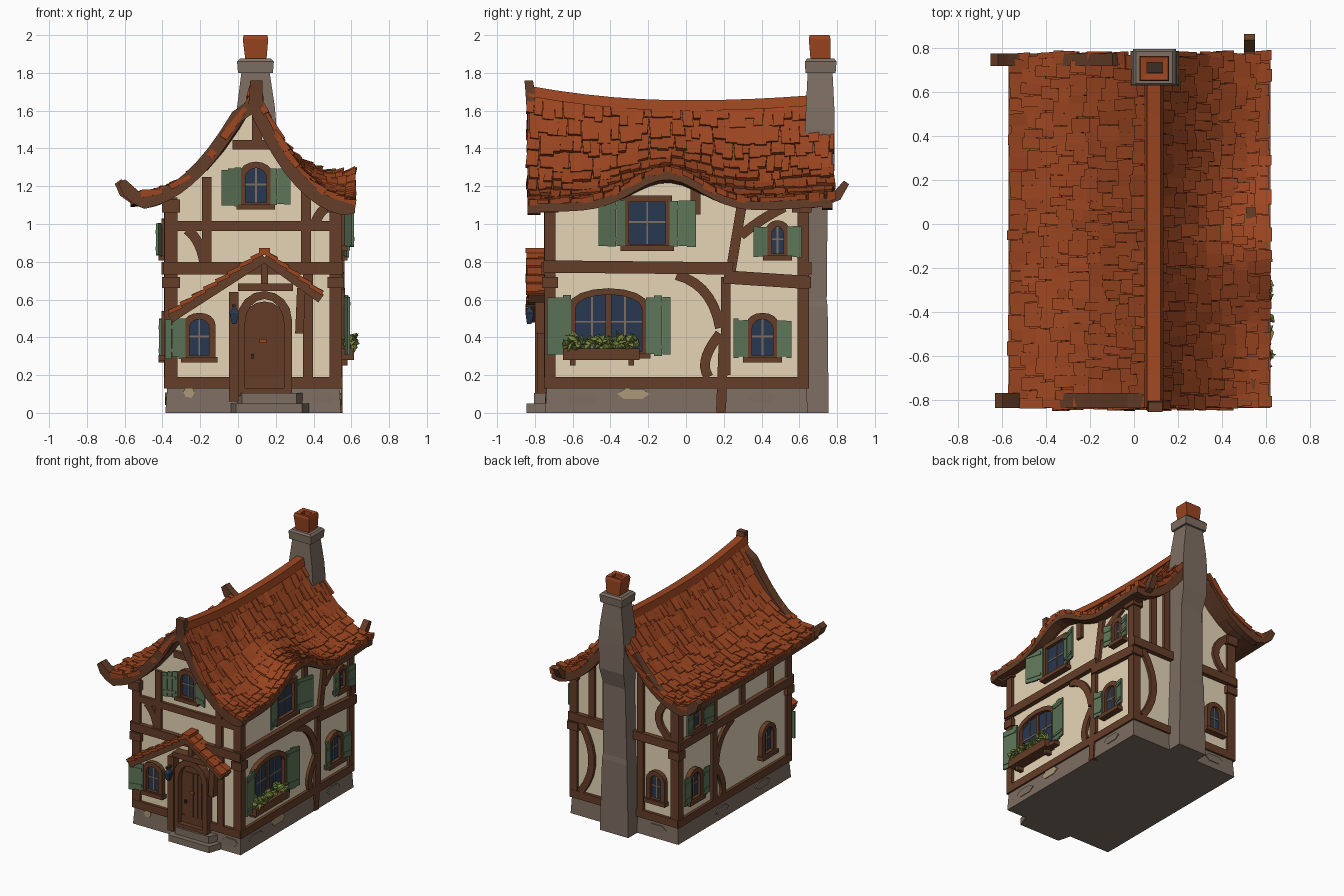
import bpy, bmesh, math, random
from mathutils import Vector

if "Cube" in bpy.data.objects:
    bpy.data.objects.remove(bpy.data.objects["Cube"])
random.seed(4)
R = random.uniform

def lin(c):
    return tuple((v / 255 / 12.92) if v < 10 else ((v / 255 + .055) / 1.055) ** 2.4 for v in c) + (1,)

COLS = dict(plaster=(230, 213, 182), timber=(101, 61, 39), roof_tile=(155, 69, 32), stone=(125, 110, 98),
            shutter_green=(93, 117, 88), glass_blue=(40, 56, 80), leaf_green=(122, 138, 64),
            door_brown=(100, 59, 38), pale_stone=(172, 152, 122), soot=(60, 45, 38))
MATS = {}
for n, c in COLS.items():
    MATS[n] = bpy.data.materials.new(n)
    MATS[n].diffuse_color = lin(c)
parts = {}

def add(name, mat, verts, faces):
    bm, _ = parts.setdefault(name, (bmesh.new(), mat))
    vs = [bm.verts.new(v) for v in verts]
    for f in faces:
        bm.faces.new([vs[i] for i in f])

def loft(name, mat, secs):
    n = len(secs[0])
    faces = [(i * n + j, i * n + (j + 1) % n, (i + 1) * n + (j + 1) % n, (i + 1) * n + j)
             for i in range(len(secs) - 1) for j in range(n)]
    faces += [tuple(range(n)), tuple(range((len(secs) - 1) * n, len(secs) * n))]
    add(name, mat, [v for s in secs for v in s], faces)

def rect(z, x0, x1, y0, y1):
    return [(x0, y0, z), (x1, y0, z), (x1, y1, z), (x0, y1, z)]

def box(name, mat, x0, x1, y0, y1, z0, z1):
    loft(name, mat, [rect(z0, x0, x1, y0, y1), rect(z1, x0, x1, y0, y1)])

# Wall frames: u runs along the wall, o is the distance out from it
XL, XR, YF, YB, RX = -.37, .53, -.73, .63, .09
def P(face, u, z, o):
    return {'front': (u, YF - o, z), 'back': (u, YB + o, z),
            'right': (XR + o, u, z), 'left': (XL - o, u, z)}[face]

def prism(name, mat, face, pts, o0, o1):
    loft(name, mat, [[P(face, u, z, o) for u, z in pts] for o in (o0, o1)])

def arc(a, b, c, n=7):
    return [tuple((1-t)**2*a[k] + 2*t*(1-t)*b[k] + t*t*c[k] for k in (0, 1)) for t in [i / n for i in range(n + 1)]]

def strip(face, pts, w=.055, o0=-.02, o1=.022, name=None, mat='timber', end=1.0):
    secs = []
    for i, p in enumerate(pts):
        a, b = pts[max(i - 1, 0)], pts[min(i + 1, len(pts) - 1)]
        d = (Vector(b) - Vector(a)).normalized()
        h = w / 2 * (end if i == len(pts) - 1 else 1)
        l, r = (p[0] - d.y * h, p[1] + d.x * h), (p[0] + d.y * h, p[1] - d.x * h)
        secs.append([P(face, *l, o0), P(face, *l, o1), P(face, *r, o1), P(face, *r, o0)])
    loft(name or face + '_timbers', mat, secs)

# Roof surface: steep at the ridge, flared at the eaves, raised brow on the right
def ridge(y):
    return 1.63 + .06 * y * y + .05 * max(0, -y) ** 2

def roof(s, t, y):
    w = .53 if s > 0 else .66
    e = 1.11 + .06 * max(0, y - .3) if s > 0 else 1.135 + .02 * y * y
    brow = .17 * math.exp(-((y + .1) / .25) ** 2) * max(t, 0) ** 1.1 if s > 0 else 0
    return Vector((RX + s * w * t, y, e + brow + (ridge(y) - e) * max(0, 1 - t) ** (2.1 if s > 0 else 2.25)))

def roofz(x, y):
    s = 1 if x > RX else -1
    return roof(s, abs(x - RX) / (.53 if s > 0 else .66), y).z

# Plaster walls rising to the roof, stone plinth
xs = [.53, .45, .35, .25, .17, .09, .02, -.07, -.17, -.27, -.37]
loft('plaster_walls', 'plaster', [[(XL, y, .1), (XR, y, .1)] + [(x, y, roofz(x, y) - .03) for x in xs]
                                  for y in [YF + (YB - YF) * i / 16 for i in range(17)]])
loft('stone_plinth', 'stone', [rect(0, -.385, .545, -.745, .645), rect(.13, -.375, .538, -.738, .638)])
for f, u, z, w, m in (('right', -.28, .10, .085, 'pale_stone'), ('front', -.26, .11, .03, 'pale_stone'),
                      ('right', -.55, .07, .09, 'stone'), ('right', .4, .08, .08, 'stone'), ('front', .45, .08, .07, 'stone'),
                      ('left', -.4, .08, .09, 'stone'), ('left', .1, .07, .08, 'stone'), ('back', -.2, .08, .08, 'stone')):
    prism('pale_plinth_stones' if m != 'stone' else 'plinth_stones', m, f,
          [(u + w * math.cos(a), z + .033 * math.sin(a)) for a in (0, .9, 2.1, 3.1, 4.1, 5.3)], .005, .017)

# Roof deck with brown edges
ys = [-.82 + 1.59 * i / 28 for i in range(29)]
ts = [(1, 1 - i / 8) for i in range(8)] + [(-1, i / 8) for i in range(9)]
loft('roof_deck', 'timber', [[roof(s, t, y) for s, t in ts] +
     [roof(s, t, y) - Vector((0, 0, .045)) for s, t in reversed(ts)] for y in ys])

# Hand-cut tiles in overlapping rows
ROWS = 9
for s in (1, -1):
    for r in range(ROWS):
        y, stop = -.84 + R(0, .012), .72 if r < 2 else .785
        while y < stop - .02:
            w = min(R(.035, .07), stop - y)
            t0, t1 = max(0, (r - .3) / ROWS), min(1.02, (r + 1 + R(-.3, .25)) / ROWS)
            if r == ROWS - 1:
                t1 = R(.98, 1.01)
            d = roof(s, min(t1, 1), y) - roof(s, t0, y)
            n = Vector((-d.z * s, 0, abs(d.x))).normalized()
            if n.x * s < 0:
                n.x = -n.x
            lift = R(.014, .032)
            skew = R(-.01, .01)
            c = []
            for t, h, k in ((t0, .006, 0), (t1, lift, skew)):
                for yy in (y, y + w):
                    q = roof(s, min(t, 1), yy) + Vector((s * .5 * max(0, t - 1), k, 0))
                    c += [q + n * (h + R(0, .008)), q - n * .012]
            add('roof_tiles', 'roof_tile', c, [(0, 2, 6, 4), (1, 3, 7, 5), (0, 2, 3, 1), (4, 6, 7, 5), (0, 4, 5, 1), (2, 6, 7, 3)])
            y += w

# Ridge cap and its front finial
loft('ridge_cap', 'roof_tile', [[(RX + a, y, ridge(y) + b) for a, b in
     ((-.045, -.03), (-.03, .025), (.03, .025), (.045, -.03))] for y in [-.835 + 1.485 * i / 10 for i in range(11)]])
loft('ridge_finial', 'timber', [rect(1.62, .055, .135, -.845, -.80), rect(1.70, .06, .13, -.85, -.80), rect(1.76, .065, .13, -.855, -.81)])

# Barge boards set under the tiles, with curled tips; the back ones stop at the chimney
for f, y in (('front', -.82), ('back', .77)):
    for s in (1, -1):
        pts = []
        for i in range(0 if f == 'front' else 2, 11):
            v, g = roof(s, i / 10, y), roof(s, i / 10 + .02, y) - roof(s, i / 10 - .02 * (i > 0), y)
            k = Vector((g.z * s, 0, -abs(g.x))).normalized() * .034
            pts.append((v.x + k.x * s * s * (1 if s > 0 else -1), v.z + k.z) if i else (v.x, v.z - .07))
        if s < 0:
            tip = 0 if f == 'back' else .02
            pts[-2:] = [(-.49, 1.115), (-.55 + tip / 2, 1.14), (-.60 + tip, 1.175), (-.635 + tip, 1.225)]
        strip(f, pts, .07, .04 if f == 'front' else .09, .108 if f == 'front' else .145, 'barge_boards', end=.6)
strip('right', [(.6, 1.10), (.72, 1.12), (.8, 1.15), (.85, 1.22)], .055, -.03, .02, 'barge_boards', end=.6)

# Chimney stack, cap and clay pot
loft('chimney_stack', 'stone', [rect(0, -.03, .215, .58, .755), rect(.56, -.015, .2, .58, .75), rect(.6, -.01, .195, .58, .745),
     rect(1.15, .0, .19, .58, .75), rect(1.28, -.01, .2, .6, .785), rect(1.5, -.015, .205, .63, .787),
     rect(1.62, -.005, .195, .635, .785), rect(1.82, .02, .165, .645, .775)])
loft('chimney_cap', 'stone', [rect(1.8, 0, .185, .632, .792), rect(1.86, -.005, .19, .63, .797), rect(1.875, .01, .175, .64, .785)])
loft('chimney_pot', 'roof_tile', [rect(1.86, .04, .15, .66, .765), rect(1.98, .025, .16, .65, .765), rect(2, .03, .155, .655, .76),
     rect(1.995, .06, .13, .685, .735), rect(1.9, .06, .13, .685, .735)])
box('pot_opening', 'soot', .061, .129, .686, .734, 1.89, 1.91)

# Corner posts with brackets, sill and storey beams
for x0, x1 in ((-.39, -.32), (.485, .55)):
    for y0, y1 in ((-.75, -.69), (.59, .65)):
        box('corner_posts', 'timber', x0, x1, y0, y1, .13, 1.14)
        box('corner_brackets', 'timber', x0 - .012, x1 + .012, y0 - .012, y1 + .012, .66, .72)
        box('corner_brackets', 'timber', x0 - .012, x1 + .012, y0 - .03, y1 + .015, 1.06, 1.13)
for f, a, b in (('front', -.385, .545), ('back', -.385, .545), ('left', -.745, .645), ('right', -.745, .645)):
    strip(f, [(a, .16), (b, .16)], .06)
    if f == 'right':
        strip(f, [(a - .01, .775), (.25, .765)], .065, o1=.035)
        strip(f, [(.2, .72), (b + .01, .69)], .07, o1=.035)
    else:
        strip(f, [(a - .01, .765), (b + .01, .765)], .065, o1=.035)

T = {'front': [[(.37, .19), (.37, .74)], [(-.165, .8), (-.165, 1.25)], [(.36, .8), (.36, 1.22)], [(-.33, .99), (.49, .99)],
               [(-.03, 1.42), (.22, 1.42)], [(.1, 1.42), (.1, 1.6)], arc((-.27, .97), (-.2, .92), (-.18, .8)),
               arc((.40, .97), (.42, 1.07), (.49, 1.1))],
     'right': [[(.185, 0), (.2, .4)], [(.21, .2), (.21, .72)], [(.235, .74), (.3, 1.13)], arc((-.05, .73), (.14, .68), (.18, .45)),
               arc((.18, .42), (.06, .27), (.12, .19)), [(.05, 1.05), (.05, 1.25)], arc((.29, .94), (.4, 1.03), (.52, 1.09)),
               [(-.45, 1.1), (-.45, 1.16)]],
     'back': [arc((.46, .73), (.26, .45), (.46, .19)), [(.36, .8), (.36, 1.2)], [(.24, .8), (.24, 1.3)],
              arc((-.33, 1.12), (-.1, .95), (-.32, .8)), [(-.06, .19), (-.06, 1.33)]],
     'left': [[(.2, .13), (.2, 1.12)], arc((-.03, .73), (.17, .66), (.18, .42)), arc((.19, .45), (.06, .27), (.10, .19)),
              [(-.15, .8), (-.15, 1.12)], [(-.5, .8), (-.5, 1.12)]]}
for f, lst in T.items():
    for pts in lst:
        strip(f, pts, .052)

def outline(u, z, w, h, a):
    n = 8 if a else 1
    return [(u - w / 2, z), (u + w / 2, z)] + [(u + w / 2 * math.cos(math.pi * i / n), z + h - a + a * math.sin(math.pi * i / n))
                                             for i in range(n + 1)]

def ring(name, face, u, z, w, h, a, b, o):
    A, B = outline(u, z, w, h, a), outline(u, z + b, w - 2 * b, h - 2 * b, max(0, a - b * .5) if a else 0)
    n = len(A)
    v = [P(face, *p, k) for k, L in ((0, A), (o, A), (o, B), (0, B)) for p in L]
    add(name, 'timber', v, [(k * n + i, k * n + (i + 1) % n, (k + 1) % 4 * n + (i + 1) % n, (k + 1) % 4 * n + i)
                            for k in range(4) for i in range(n)])

# Window: frame, glass, glazing bars, sill and open shutters (sides: -1, 1)
def window(face, u, z, w, h, a, shut=(), sw=.08, cols=1, tilt=.2):
    b = .034
    ring('window_frames', face, u, z, w, h, a, b, .036)
    prism('window_glass', 'glass_blue', face, outline(u, z + b * .7, w - b * 1.4, h - b * 1.4, a * .85), -.01, .01)
    for i in range(cols):
        x = u + (w - 2 * b) * ((i + 1) / (cols + 1) - .5)
        mid = cols == 3 and i == 1
        strip(face, [(x, z + b), (x, z + h - b)], .03 if mid else .01, 0, .02 if mid else .016,
              'mullion' if mid else 'glazing_bars', 'timber' if mid else 'stone')
    strip(face, [(u - w / 2 + b, z + h * .52), (u + w / 2 - b, z + h * .52)], .01, 0, .015, 'glazing_bars', 'stone')
    strip(face, [(u - w / 2 - .012, z + .012), (u + w / 2 + .012, z + .012)], .03, 0, .05, 'window_sills')
    for s in shut:
        hu, z0, z1 = u + s * (w / 2 - .012), z + .02, z + h - .02 - a * .25
        def leaf(k0, k1, za, zb, t0, t1):
            loft('shutters', 'shutter_green', [[P(face, hu + s * sw * k, zz, .03 + k * sw * tilt + t)
                 for k, t in ((k0, t0), (k1, t0), (k1, t1), (k0, t1))] for zz in (za, zb)])
        for k in range(3):
            leaf(k / 3, (k + .98) / 3, z0 + R(-.008, .008), z1 + R(-.008, .008), 0, .013)
        for zz in (z0 + .03, z1 - .05):
            leaf(.08, .92, zz, zz + .02, .01, .018)

window('front', -.205, .27, .17, .26, .06, (-1,), .11)
window('front', .095, 1.08, .18, .25, .07, (-1, 1), .105, 1, .35)
window('right', -.41, .29, .42, .37, .09, (-1, 1), .13, 3, .15)
window('right', .405, .27, .18, .26, .07, (-1, 1), .075)
window('right', -.205, .86, .26, .29, 0, (-1, 1), .14, 1, .3)
window('right', .485, .81, .13, .21, .06, (-1, 1), .075)
window('back', -.2, .28, .16, .25, .07)
window('left', .45, .27, .17, .26, .07, (-1, 1), .08, 1, .05)
window('left', -.45, .28, .17, .26, .08)
window('left', .43, .81, .15, .22, .05, (-1, 1), .10)

# Flower box and foliage
strip('right', [(-.65, .31), (-.245, .31)], .06, 0, .085, 'flower_box')
for u in (-.6, -.29):
    strip('right', [(u, .25), (u, .29)], .03, 0, .05, 'flower_box')
for i in range(80):
    c = Vector((XR + R(.03, .09), R(-.64, -.26), R(.335, .40)))
    d = Vector((R(-.3, 1), R(-1, 1), R(-.6, .8))).normalized() * R(.03, .045)
    q = d.cross(Vector((R(-1, 1), R(-1, 1), 1))).normalized() * .022
    m = d.cross(q).normalized() * .012
    add('foliage', 'leaf_green', [c - d, c + q, c - q, c + m, c - m, c + d],
        [(0, 1, 3), (0, 3, 2), (0, 2, 4), (0, 4, 1), (5, 3, 1), (5, 2, 3), (5, 4, 2), (5, 1, 4)])

# Door with boards, knocker and knob
ring('door_frame', 'front', .14, .09, .29, .555, .15, .042, .06)
prism('door', 'door_brown', 'front', outline(.14, .1, .23, .49, .11), -.01, .015)
for i in range(4):
    u = .085 + i * .037
    strip('front', [(u, .12), (u, .53)], .033, .0, .022, 'door_boards', 'door_brown')
strip('front', [(.115, .38), (.15, .38)], .022, 0, .03, 'door_knocker', 'roof_tile')
strip('front', [(.07, .3), (.085, .3)], .025, 0, .035, 'door_knob', 'soot')

# Porch posts, tie beam and tiled gable
strip('front', [(-.022, .06), (-.022, .64)], .05, 0, .07, 'porch_frame')
strip('front', [(.325, .42), (.335, .66)], .045, 0, .07, 'porch_frame')
strip('front', [(0, .665), (.29, .665)], .04, 0, .075, 'porch_frame')
strip('front', [(.14, .66), (.14, .8)], .035, 0, .06, 'porch_frame')
for (x, z), n in (((-.36, .50), 8), ((.44, .605), 5)):
    strip('front', [(.14, .822), (x, z)], .05, -.01, .104, 'porch_frame')
    for i in range(n):
        a, b = i / n, (i + 1.12) / n
        for o0, o1 in ((-.01, .05), (.051, .112 + R(0, .008))):
            h = R(0, .008)
            strip('front', [(.14 + (x - .14) * a, .85 + (z - .825) * a), (.14 + (x - .14) * b, .858 + h + (z - .825) * b)],
                  .022, o0, o1, 'porch_tiles', 'roof_tile')
strip('front', [(.11, .86), (.17, .86)], .025, -.01, .12, 'porch_tiles', 'roof_tile')

# Lantern
strip('front', [(-.022, .575), (-.022, .56)], .02, .05, .12, 'lantern_arm', 'soot')
loft('lantern', 'glass_blue', [rect(.47, -.032, -.008, -.842, -.818), rect(.53, -.045, .005, -.85, -.805), rect(.56, -.025, -.015, -.835, -.825)])

# Entrance steps
for z0, z1, d, g in ((0, .05, .115, .03), (.05, .105, .075, 0)):
    loft('entrance_steps', 'stone', [[(x, y, z) for x, y in
         ((-.02 - g, -.7), (.02 - g, YF - d), (.31 + g, YF - d), (.36 + g, -.7))] for z in (z0, z1)])

# Build the objects
for name, (bm, mat) in parts.items():
    bmesh.ops.recalc_face_normals(bm, faces=bm.faces)
    me = bpy.data.meshes.new(name)
    me.materials.append(MATS[mat])
    if name == 'roof_deck':
        me.materials.append(MATS['roof_tile'])
        for f in bm.faces:
            f.material_index = 1 if f.normal.z > .2 else 0
    bm.to_mesh(me)
    bm.free()
    bpy.context.collection.objects.link(bpy.data.objects.new(name, me))

for m in bpy.data.materials:
    if m.users and not m.is_grease_pencil:
        m.use_nodes = True
        m.node_tree.nodes["Principled BSDF"].inputs["Base Color"].default_value = m.diffuse_color
